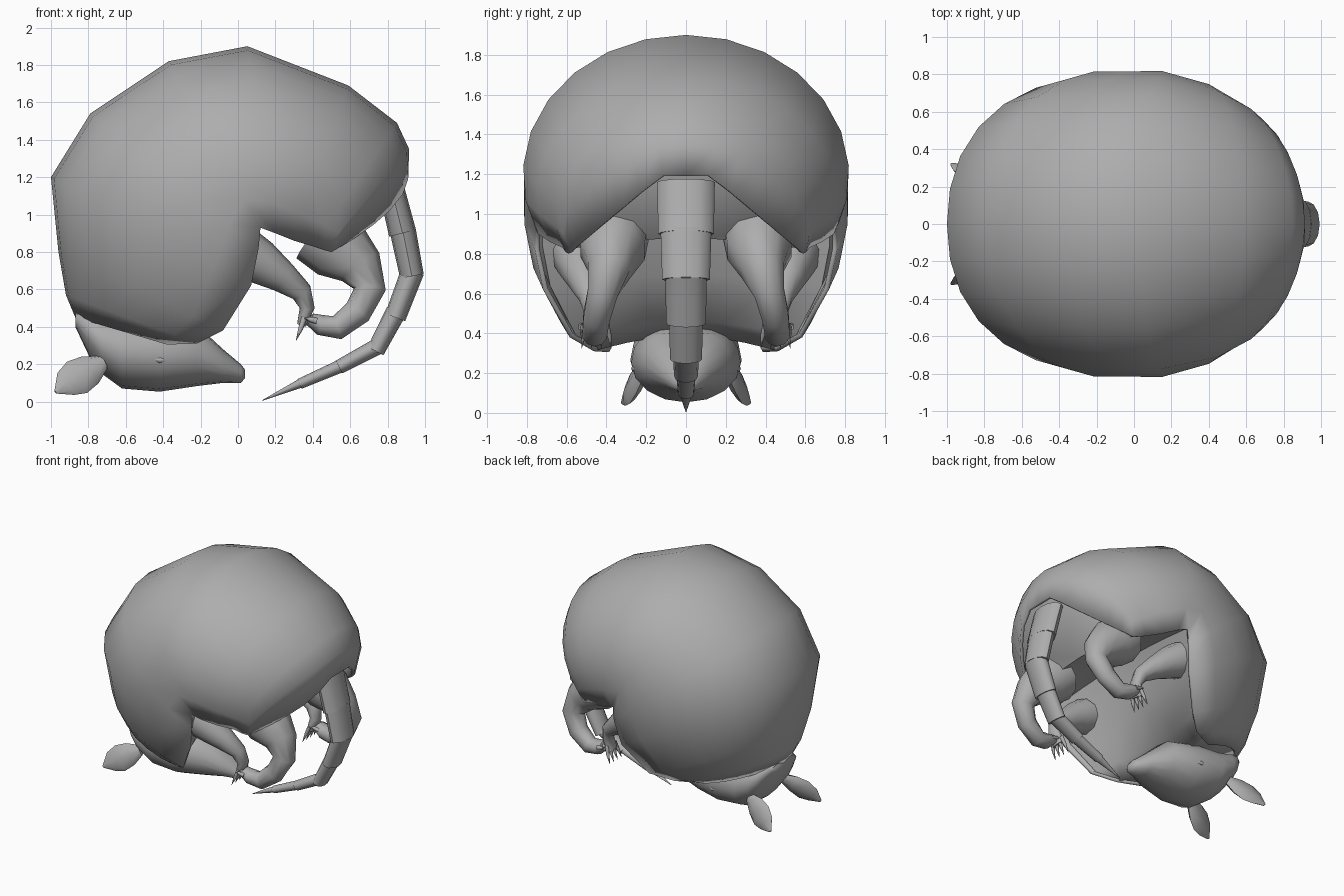
import bpy, math
from mathutils import Vector

if "Cube" in bpy.data.objects:
    bpy.data.objects.remove(bpy.data.objects["Cube"])

GREY = bpy.data.materials.new("warm_grey")
GREY.diffuse_color = (0.42, 0.42, 0.42, 1)
GREY.use_nodes = True
GREY.node_tree.nodes["Principled BSDF"].inputs["Base Color"].default_value = GREY.diffuse_color


def make(name, verts, faces, angle=60):
    me = bpy.data.meshes.new(name)
    me.from_pydata([tuple(v) for v in verts], [], faces)
    me.materials.append(GREY)
    ob = bpy.data.objects.new(name, me)
    bpy.context.collection.objects.link(ob)
    bpy.ops.object.select_all(action='DESELECT')
    ob.select_set(True)
    bpy.context.view_layer.objects.active = ob
    bpy.ops.object.mode_set(mode='EDIT')
    bpy.ops.mesh.select_all(action='SELECT')
    bpy.ops.mesh.normals_make_consistent(inside=False)
    bpy.ops.object.mode_set(mode='OBJECT')
    bpy.ops.object.shade_smooth_by_angle(angle=math.radians(angle))
    return ob


def loft(name, rings, closed=True, caps=True, angle=60):
    n = len(rings[0])
    verts = [p for r in rings for p in r]
    faces = []
    for i in range(len(rings) - 1):
        for j in range(n if closed else n - 1):
            k = (j + 1) % n
            faces.append((i*n + j, i*n + k, (i+1)*n + k, (i+1)*n + j))
    if caps:
        faces.append(tuple(range(n)))
        faces.append(tuple(range(len(verts) - n, len(verts))))
    return make(name, verts, faces, angle)


def tube(name, path, flat, wide=None, side=(0, 1, 0), n=10, angle=60):
    """Tapered tube; flat radii lie in the bending plane, wide radii along side."""
    wide = wide or flat
    pts = [Vector(p) for p in path]
    rings = []
    for i, p in enumerate(pts):
        t = (pts[min(i+1, len(pts)-1)] - pts[max(i-1, 0)]).normalized()
        s = Vector(side)
        s = (s - t * s.dot(t)).normalized()
        u = t.cross(s)
        rings.append([p + u*flat[i]*math.cos(a) + s*wide[i]*math.sin(a)
                      for a in (2*math.pi*j/n for j in range(n))])
    return loft(name, rings, angle=angle)


# Shell sections: spine x, z; rim x, z; half width; sweep angle; power
# (power 0 marks the notched rim that arches over the tail)
SECTIONS = [
    (.91, 1.19, .50, .80, .59, 90, 0),
    (.915, 1.35, .46, .81, .62, 102, .92),
    (.85, 1.49, .40, .83, .66, 110, .94),
    (.59, 1.69, .30, .86, .75, 114, 1),
    (.05, 1.90, .20, .90, .82, 115, 1),
    (-.37, 1.82, .12, .93, .82, 112, 1),
    (-.79, 1.54, .11, .82, .82, 112, 1.04),
    (-1.0, 1.20, .07, .62, .775, 112, 1.1),
    (-.96, .80, -.08, .38, .64, 114, 1.08),
    (-.92, .57, -.22, .31, .50, 112, 1),
    (-.87, .45, -.38, .305, .40, 105, .9),
]
HALF = 8


def arc(sec, inset=0.0):
    sx, sz, rx, rz, w, deg, p = sec
    tm = math.radians(deg)
    out = []
    for j in range(-HALF, HALF + 1):
        t = tm * j / HALF
        if p:
            fx = fz = ((1 - math.cos(t)) / (1 - math.cos(tm))) ** p
        else:
            fz = max(0, (abs(math.sin(t)) - .22) / .78)
            fx = fz ** 1.7
        fx, fz = (inset + f * (1 - 1.6 * inset) for f in (fx, fz))
        out.append(Vector((sx + (rx - sx)*fx, w*math.sin(t)*(1 - inset), sz + (rz - sz)*fz)))
    return out


shell = loft("shell", [arc(s) for s in SECTIONS], closed=False, caps=False, angle=75)
sol = shell.modifiers.new("thickness", 'SOLIDIFY')
sol.thickness, sol.offset = 0.025, -1

# Body inside the shell, with the belly hollowed between the rims
rings = []
for i, s in enumerate(SECTIONS[1:-1]):
    a = arc(s, 0.05)
    r, l = a[-1], a[0]
    inward = Vector((s[0] - r.x, 0, s[1] - r.z))
    depth = (.10, .16, .28)[max(0, i - 6)]
    for j in range(1, 6):
        q = j / 6
        a.append(r.lerp(l, q) + inward * depth * math.sin(math.pi*q))
    rings.append(a)
loft("body", rings, angle=70)

# Head: x, low z, high z, half width; the upper half is boxier
HEAD = [(-.87, .40, .48, .16), (-.79, .23, .50, .25), (-.73, .15, .48, .27),
        (-.62, .07, .46, .28), (-.42, .053, .45, .275), (-.22, .083, .41, .225),
        (-.08, .10, .28, .125), (.015, .10, .20, .065), (.038, .125, .17, .035)]
rings = []
for x, lo, hi, w in HEAD:
    ring = []
    for j in range(16):
        a = 2*math.pi*j/16
        c = math.cos(a)
        if math.sin(a) > 0:
            c = math.copysign(abs(c)**.7, c)
        ring.append((x, w*c, (lo+hi)/2 + (hi-lo)/2*math.sin(a)))
    rings.append(ring)
loft("head", rings)

# Tail segments, each a sleeve over the next: ends, thickness, width
TAIL = [
    ((.815, 1.16), (.88, .90), .068, .074, .145, .14),
    ((.88, .92), (.93, .67), .070, .064, .128, .12),
    ((.935, .70), (.84, .45), .062, .057, .105, .10),
    ((.845, .48), (.735, .27), .055, .048, .086, .08),
    ((.755, .30), (.54, .185), .045, .038, .066, .06),
    ((.56, .195), (.33, .095), .036, .028, .050, .04),
    ((.35, .105), (.13, .006), .026, .002, .036, .002),
]
for i, (a, b, f0, f1, w0, w1) in enumerate(TAIL):
    tube(f"tail_segment_{i+1}", [(a[0], 0, a[1]), (b[0], 0, b[1])],
         [f0, f1], [w0, w1], n=12, angle=50)

for s, tag in ((-1, "right"), (1, "left")):
    # Ears
    tube(f"ear_{tag}", [(-.72, s*.21, .21), (-.79, s*.24, .17), (-.86, s*.27, .13),
                        (-.92, s*.295, .095), (-.975, s*.32, .05)],
         [.04, .085, .10, .075, .01], [.03, .035, .03, .022, .008],
         side=(0, 1, .15*s), n=8)
    # Eyes
    tube(f"eye_{tag}", [(-.46, s*.258, .225), (-.42, s*.258, .222), (-.37, s*.245, .225)],
         [.004, .018, .004], n=8)
    # Hind legs
    tube(f"hind_leg_{tag}",
         [(.42, s*.36, .91), (.54, s*.37, .82), (.655, s*.385, .72), (.705, s*.42, .60),
          (.64, s*.45, .48), (.53, s*.46, .395), (.44, s*.47, .41), (.385, s*.475, .44)],
         [.18, .18, .125, .085, .075, .065, .055, .035],
         [.18, .17, .115, .08, .07, .065, .065, .055])
    # Front legs
    tube(f"front_leg_{tag}",
         [(.02, s*.54, .80), (.12, s*.53, .745), (.24, s*.51, .665), (.34, s*.48, .585),
          (.37, s*.46, .50), (.34, s*.45, .41)],
         [.14, .12, .085, .058, .04, .025], [.14, .12, .085, .06, .05, .055])
    # Claws
    for k in range(4):
        d = (k - 1.5) * .033
        tube(f"front_claw_{tag}_{k+1}",
             [(.355, s*.45 + d, .45), (.335, s*.45 + d*1.3, .39), (.31, s*.45 + d*1.5, .325)],
             [.016, .013, .001], n=6)
        tube(f"hind_claw_{tag}_{k+1}",
             [(.42, s*.475 + d, .43), (.385, s*.475 + d*1.1, .44), (.355, s*.475 + d*1.2, .445)],
             [.018, .014, .001], n=6)
